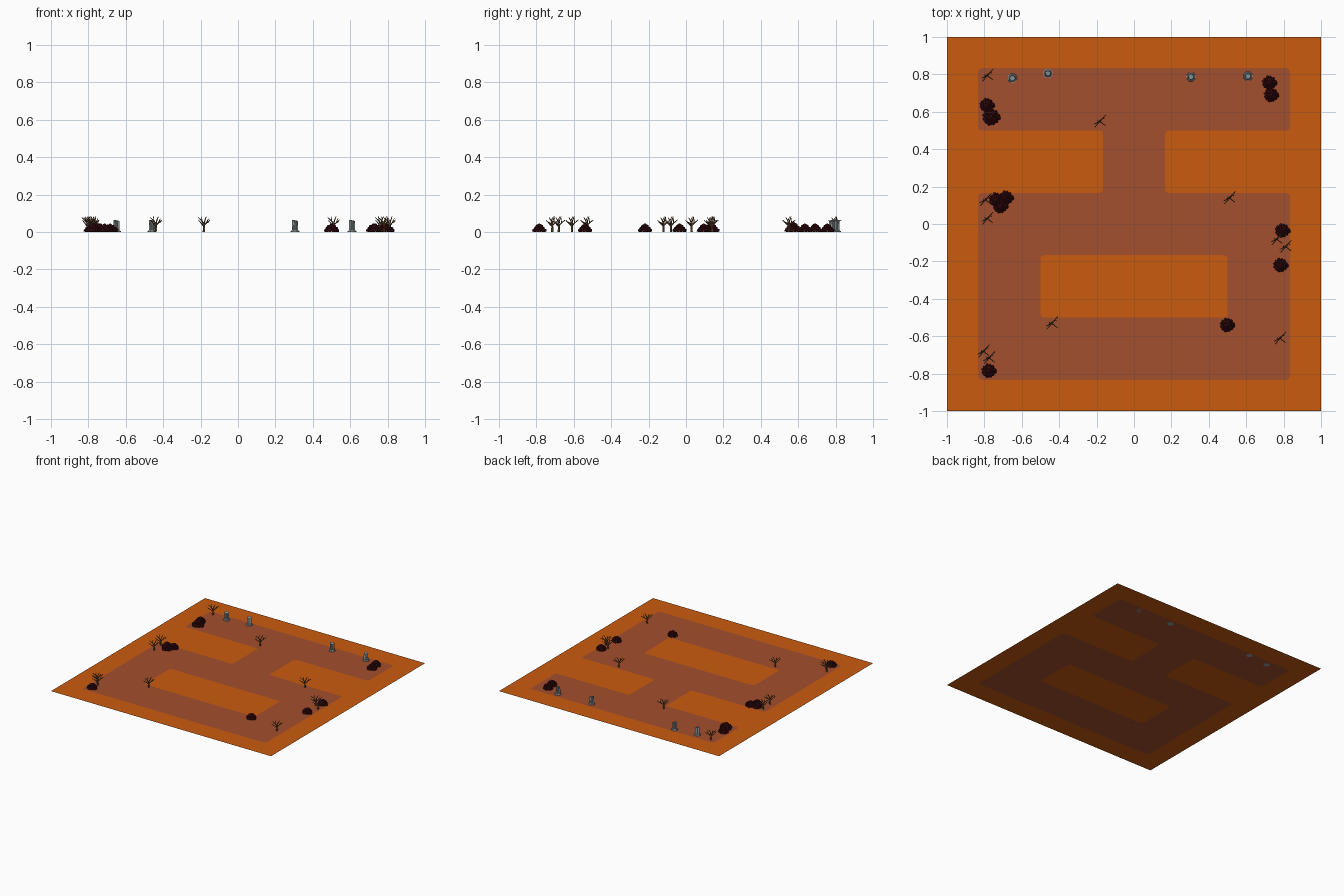
import bpy, bmesh, math, random
from mathutils import Vector, Matrix

if "Cube" in bpy.data.objects:
    bpy.data.objects.remove(bpy.data.objects["Cube"])

random.seed(4)


def material(name, rgb):
    m = bpy.data.materials.new(name)
    m.diffuse_color = (*rgb, 1)
    m.use_nodes = True
    m.node_tree.nodes["Principled BSDF"].inputs["Base Color"].default_value = m.diffuse_color
    return m


ORANGE = material("orange_sand", (0.60, 0.105, 0.005))
TRACK = material("brown_track", (0.37, 0.08, 0.026))
BARK = material("dry_bark", (0.17, 0.085, 0.033))
LEAF = material("dark_red_leaf", (0.048, 0.004, 0.006))
STONE = material("grey_stone", (0.29, 0.33, 0.34))


def finish(bm, name, mat):
    me = bpy.data.meshes.new(name)
    bm.to_mesh(me)
    bm.free()
    me.materials.append(mat)
    return me


def place(me, name, x=0, y=0, turn=0, scale=1):
    ob = bpy.data.objects.new(name, me)
    ob.location = (x, y, 0)
    ob.rotation_euler.z = turn
    ob.scale = (scale,) * 3
    bpy.context.collection.objects.link(ob)


# ---- flat ground: sand border, track and island share rounded outlines
def rounded(pts, r=0.022, n=4):
    out = []
    for i, p in enumerate(pts):
        p = Vector(p)
        a = p + (Vector(pts[i - 1]) - p).normalized() * r
        b = p + (Vector(pts[(i + 1) % len(pts)]) - p).normalized() * r
        for k in range(n + 1):
            t = k / n
            out.append(a * (1 - t) ** 2 + p * 2 * t * (1 - t) + b * t * t)
    return out


def flat(name, mat, *loops):
    bm = bmesh.new()
    for loop in loops:
        vs = [bm.verts.new((p[0], p[1], 0)) for p in loop]
        for i, v in enumerate(vs):
            bm.edges.new((vs[i - 1], v))
    bmesh.ops.triangle_fill(bm, edges=bm.edges[:], use_beauty=True, normal=(0, 0, 1))
    bm.normal_update()
    for f in bm.faces:
        if f.normal.z < 0:
            f.normal_flip()
    place(finish(bm, name, mat), name)


A, B, C = 1 / 6, 0.5, 5 / 6
half = [(C, -C), (C, A), (A, A), (A, B), (C, B), (C, C)]
outline = rounded(half + [(-x, y) for x, y in reversed(half)])
island = rounded([(-B, -B), (B, -B), (B, -A), (-B, -A)])
square = [(-1, -1), (1, -1), (1, 1), (-1, 1)]
flat("sand_border", ORANGE, square, outline)
flat("track", TRACK, outline, island)
flat("sand_island", ORANGE, island)


# ---- dead tree: tapered five-sided limbs
def limb(bm, pts, r0, r1):
    pts = [Vector(p) for p in pts]
    n = len(pts) - 1
    for i in range(n):
        d = pts[i + 1] - pts[i]
        ra, rb = (r0 + (r1 - r0) * k / n for k in (i, i + 1))
        m = Matrix.Translation((pts[i] + pts[i + 1]) / 2) @ d.to_track_quat('Z', 'Y').to_matrix().to_4x4()
        bmesh.ops.create_cone(bm, cap_ends=True, segments=5, radius1=ra, radius2=rb,
                              depth=d.length, matrix=m)


bm = bmesh.new()
limb(bm, [(0, 0, 0), (0.002, 0, 0.02), (0, 0, 0.045)], 0.0065, 0.005)
limb(bm, [(0, 0, 0.042), (-0.010, -0.006, 0.060), (-0.030, -0.016, 0.077)], 0.0045, 0.002)
limb(bm, [(0, 0, 0.034), (0.014, 0.014, 0.048), (0.032, 0.034, 0.064)], 0.0045, 0.002)
limb(bm, [(0, 0, 0.042), (0.006, 0.004, 0.062), (0.014, 0.012, 0.083)], 0.0045, 0.002)
limb(bm, [(0, 0, 0.036), (0.012, -0.010, 0.047), (0.030, -0.024, 0.055)], 0.004, 0.002)
limb(bm, [(0, 0, 0.030), (-0.012, -0.016, 0.045), (-0.026, -0.032, 0.062)], 0.004, 0.002)
limb(bm, [(0.014, 0.014, 0.048), (0.026, 0.012, 0.073)], 0.003, 0.0015)
limb(bm, [(-0.010, -0.006, 0.060), (-0.012, 0.006, 0.082)], 0.003, 0.0015)
tree = finish(bm, "dead_tree", BARK)
for x, y in [(-0.785, 0.795), (-0.183, 0.55), (-0.795, 0.13), (-0.785, 0.03), (0.51, 0.14),
             (0.763, -0.08), (0.81, -0.12), (-0.44, -0.53), (-0.805, -0.68),
             (-0.775, -0.715), (0.78, -0.61)]:
    place(tree, "dead_tree", x, y)

# ---- bush: a mound of small faceted leaf clumps
bm = bmesh.new()
for ring, count, z in [(0.029, 12, 0.008), (0.022, 9, 0.019), (0.013, 6, 0.029), (0.0, 1, 0.037)]:
    for i in range(count):
        a = math.tau * (i + random.uniform(-0.25, 0.25)) / count + z * 40
        r = ring * random.uniform(0.9, 1.1)
        m = Matrix.Translation((1.1 * r * math.cos(a), 0.93 * r * math.sin(a), z))
        new = bmesh.ops.create_icosphere(bm, subdivisions=1, radius=random.uniform(0.009, 0.0115),
                                         matrix=m)
        for v in new["verts"]:
            v.co += Vector([random.uniform(-0.002, 0.002) for _ in range(3)])
            v.co.z = max(v.co.z, 0)
bush = finish(bm, "bush", LEAF)
for x, y, s in [(0.725, 0.755, 1), (0.735, 0.69, 1), (-0.785, 0.635, 1), (-0.762, 0.572, 1.2),
                (-0.735, 0.13, 1), (-0.683, 0.14, 1), (-0.713, 0.095, 1), (0.795, -0.035, 1),
                (0.785, -0.22, 1), (0.50, -0.54, 1), (-0.775, -0.785, 1)]:
    place(bush, "bush", x, y, 0, s)

# ---- broken column: octagonal foot, fluted shaft, slanted broken top
bm = bmesh.new()
for r0, r1, z, h in [(0.026, 0.025, 0, 0.006), (0.021, 0.018, 0.006, 0.005)]:
    bmesh.ops.create_cone(bm, cap_ends=True, segments=8, radius1=r0, radius2=r1, depth=h,
                          matrix=Matrix.Translation((0, 0, z + h / 2)) @ Matrix.Rotation(math.pi / 8, 4, 'Z'))
bottom, top = [], []
for i in range(24):
    a = math.tau * i / 24
    r = 0.0175 if i % 2 else 0.0145
    x, y = r * math.cos(a), r * math.sin(a)
    bottom.append(bm.verts.new((x, y, 0.010)))
    top.append(bm.verts.new((0.92 * x, 0.92 * y, 0.061 - 0.2 * x + 0.1 * y)))
for i in range(24):
    bm.faces.new((bottom[i - 1], bottom[i], top[i], top[i - 1]))
bm.faces.new(top)
column = finish(bm, "broken_column", STONE)
for x, y in [(-0.65, 0.78), (-0.46, 0.805), (0.305, 0.787), (0.61, 0.79)]:
    place(column, "broken_column", x, y)
